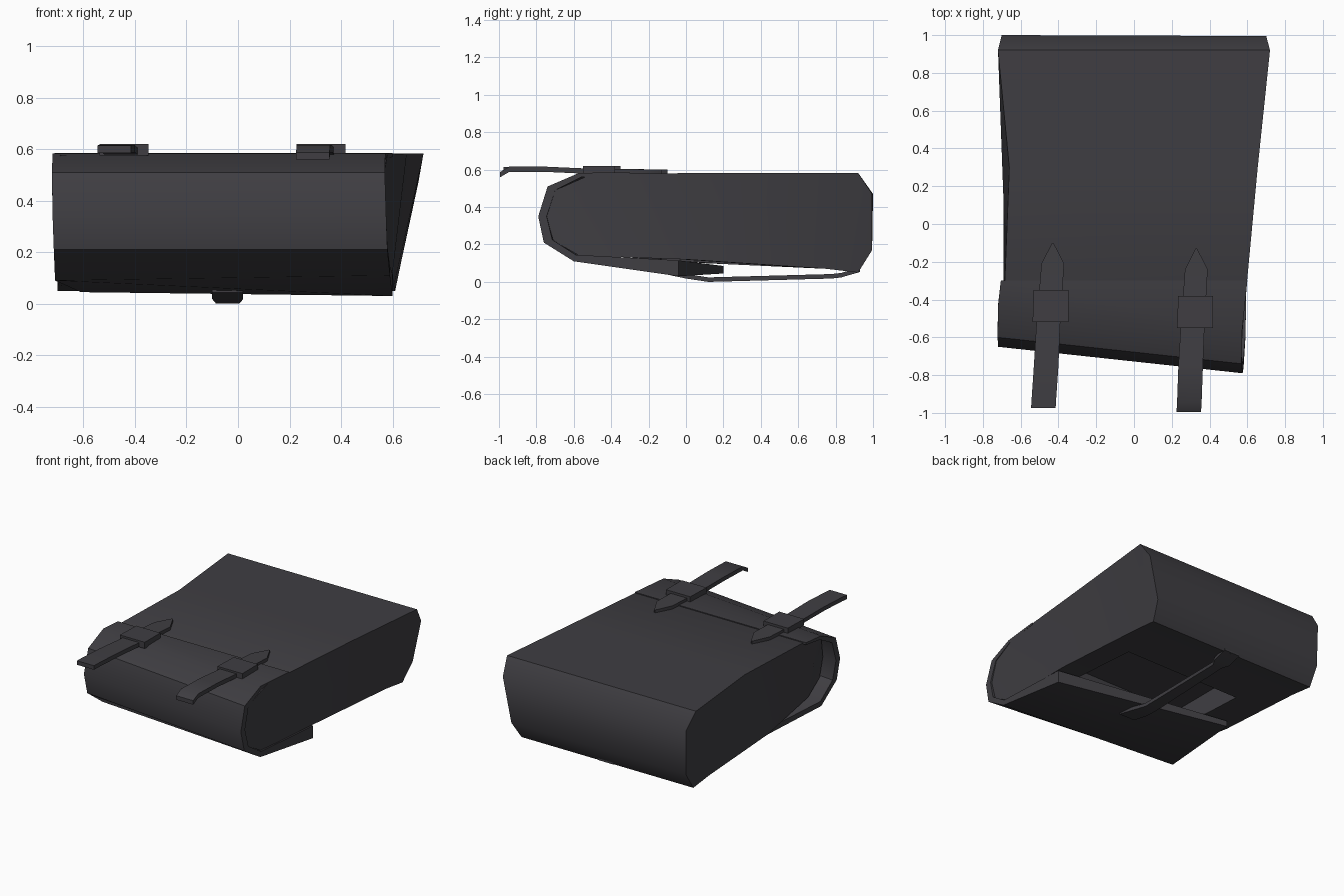
import bpy, bmesh, math

if "Cube" in bpy.data.objects:
    bpy.data.objects.remove(bpy.data.objects["Cube"])

mat = bpy.data.materials.new("charcoal_leather")
mat.diffuse_color = (0.05, 0.048, 0.055, 1)
mat.use_nodes = True
mat.node_tree.nodes["Principled BSDF"].inputs["Base Color"].default_value = mat.diffuse_color


def finish(name, bm, smooth=True):
    bmesh.ops.recalc_face_normals(bm, faces=bm.faces)
    me = bpy.data.meshes.new(name)
    bm.to_mesh(me)
    bm.free()
    ob = bpy.data.objects.new(name, me)
    bpy.context.collection.objects.link(ob)
    me.materials.append(mat)
    if smooth:
        bpy.ops.object.select_all(action='DESELECT')
        ob.select_set(True)
        bpy.context.view_layer.objects.active = ob
        bpy.ops.object.shade_smooth_by_angle(angle=math.radians(40))
    return ob


def slab(name, rows, caps, smooth=True):
    """Closed side profile; each row = y, z, left x, right x, left y shift, left z shift."""
    bm = bmesh.new()
    L = [bm.verts.new((xl, y + dy, z + dz)) for y, z, xl, xr, dy, dz in rows]
    R = [bm.verts.new((xr, y, z)) for y, z, xl, xr, dy, dz in rows]
    n = len(rows)
    for i in range(n):
        j = (i + 1) % n
        bm.faces.new((L[i], L[j], R[j], R[i]))
    for cap in caps:
        for side in (L, R):
            bm.faces.new([side[i] for i in cap])
    bmesh.ops.triangulate(bm, faces=[f for f in bm.faces if len(f.verts) > 4])
    return finish(name, bm, smooth)


def ribbon(name, path, thick):
    """Strap through (x, y, z, half width) stations."""
    bm = bmesh.new()
    rings = []
    for x, y, z, w in path:
        rings.append([bm.verts.new((x + sx * w, y, z + sz * thick / 2))
                      for sx, sz in ((-1, -1), (1, -1), (1, 1), (-1, 1))])
    for a, b in zip(rings, rings[1:]):
        for i in range(4):
            j = (i + 1) % 4
            bm.faces.new((a[i], a[j], b[j], b[i]))
    bm.faces.new(rings[0])
    bm.faces.new(rings[-1])
    return finish(name, bm)


# bag body, left side creased diagonally and tucked in behind the flap
body = slab("bag_body", [
    (0.30, 0.583, -0.66, 0.655, 0, 0),
    (-0.50, 0.578, -0.69, 0.58, 0.04, 0),
    (-0.70, 0.49, -0.64, 0.565, 0.14, 0),
    (-0.745, 0.35, -0.62, 0.565, 0.14, 0),
    (-0.71, 0.22, -0.62, 0.565, 0.14, 0),
    (-0.57, 0.14, -0.63, 0.575, 0.14, 0),
    (0.00, 0.12, -0.69, 0.60, 0.1, -0.02),
    (0.75, 0.07, -0.70, 0.605, 0, 0),
    (0.92, 0.05, -0.70, 0.61, 0, 0),
    (0.995, 0.17, -0.695, 0.635, 0, 0),
    (0.995, 0.47, -0.70, 0.70, 0.005, 0),
    (0.92, 0.583, -0.72, 0.72, 0, 0),
], [(1, 2, 3, 4, 5, 6), (0, 1, 6, 7, 8, 9, 10, 11)])

# sunken pocket on the underside
bm = bmesh.new()
bmesh.ops.create_cube(bm, size=1)
for v in bm.verts:
    v.co.x = -0.01 + v.co.x * 0.9
    v.co.y = 0.17 + v.co.y * 0.6
    v.co.z = 0.10 + v.co.z * 0.3
cutter = finish("pocket_cutter", bm, False)
cutter.hide_render = True
cutter.hide_viewport = True
mod = body.modifiers.new("pocket", 'BOOLEAN')
mod.object = cutter
mod.operation = 'DIFFERENCE'
mod.solver = 'EXACT'

# flap wrapping round the front and under the bag
outer = [
    (-0.30, 0.585, -0.705, 0.60, 0, 0),
    (-0.57, 0.583, -0.72, 0.572, 0.13, 0),
    (-0.74, 0.51, -0.722, 0.57, 0.14, 0),
    (-0.79, 0.35, -0.72, 0.575, 0.14, 0),
    (-0.76, 0.21, -0.715, 0.58, 0.14, 0),
    (-0.60, 0.11, -0.71, 0.59, 0.14, -0.02),
    (-0.04, 0.03, -0.61, 0.60, 0.24, 0.015),
]
inner = [
    (-0.04, 0.115, -0.61, 0.60, 0.24, -0.03),
    (-0.59, 0.145, -0.71, 0.59, 0.14, -0.02),
    (-0.715, 0.225, -0.715, 0.58, 0.14, 0),
    (-0.745, 0.35, -0.72, 0.575, 0.14, 0),
    (-0.70, 0.49, -0.722, 0.57, 0.14, 0),
    (-0.56, 0.56, -0.72, 0.572, 0.13, 0),
    (-0.30, 0.57, -0.705, 0.60, 0, 0),
]
n = len(outer) * 2
slab("front_flap", outer + inner,
     [(i, i + 1, n - 2 - i, n - 1 - i) for i in range(len(outer) - 1)])

# two closing straps with their keeper loops
for side, x0, x1, y0, tip, z0 in (("left", -0.48, -0.43, -0.975, -0.10, 0.60),
                                  ("right", 0.29, 0.33, -0.995, -0.13, 0.573)):
    xm = (x0 + x1) / 2
    ribbon(side + "_strap", [
        (x0, y0, z0, 0.065), (x0 + 0.003, y0 + 0.05, 0.602, 0.065),
        (xm - 0.01, -0.75, 0.602, 0.065), (xm, -0.55, 0.593, 0.063),
        (x1, tip - 0.11, 0.588, 0.06), (x1, tip, 0.586, 0.004)], 0.028)
    yb = tip - 0.335
    ribbon(side + "_strap_loop", [
        (xm + 0.013, yb - 0.085, 0.598, 0.095), (xm + 0.016, yb + 0.085, 0.598, 0.092)], 0.044)

# carry strap under the bag
ribbon("carry_strap", [
    (-0.04, -0.12, 0.055, 0.06), (-0.04, 0.0, 0.03, 0.06), (-0.04, 0.12, 0.012, 0.045),
    (-0.04, 0.78, 0.03, 0.035), (-0.04, 0.83, 0.036, 0.06), (-0.04, 0.93, 0.065, 0.06)], 0.024)
